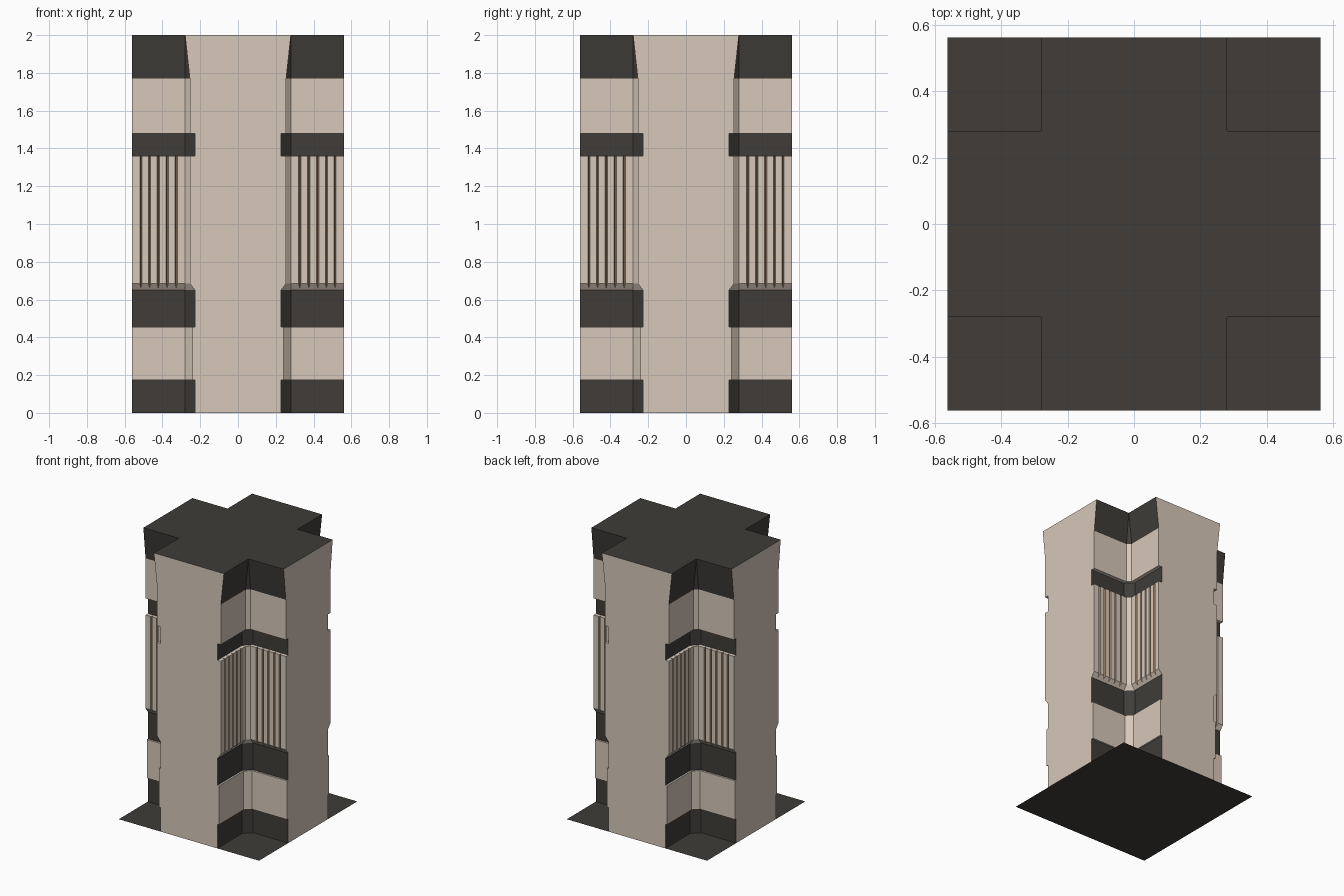
import bpy, bmesh

if "Cube" in bpy.data.objects:
    bpy.data.objects.remove(bpy.data.objects["Cube"])

R = 0.561          # outer reach of the cross arms
C = 0.28           # where the inner-corner chamfer ends
FLUTES = [0.514, 0.468, 0.422, 0.375, 0.327]
HALF = 0.006       # half width of a flute


def material(name, rgb):
    m = bpy.data.materials.new(name)
    m.diffuse_color = (*rgb, 1)
    m.use_nodes = True
    m.node_tree.nodes["Principled BSDF"].inputs["Base Color"].default_value = m.diffuse_color
    return m


LIGHT = material("pale_stone", (0.68, 0.58, 0.49))
DARK = material("dark_stone", (0.05, 0.046, 0.04))
TAN = material("tan_groove", (0.45, 0.31, 0.20))


# Cross-shaped outline: one inner corner, turned four times
def outline(z, w, depth=0, drop=0, fluted=False):
    side = [(R, w, z, 0)]
    if fluted:
        for g in FLUTES:
            side += [(g + HALF, w, z, 1), (g, w - depth, z - drop, 1), (g - HALF, w, z, 0)]
    side.append((C, w, z, 0))
    # mirror across the diagonal; the tag marks edges belonging to a groove
    pts = side[:]
    rev = side[::-1]
    for i, (x, y, zz, t) in enumerate(rev):
        tag = rev[i + 1][3] if i + 1 < len(rev) else 2   # 2 = flat arm end
        pts.append((y, x, zz, tag))
    out = []
    for _ in range(4):
        out += pts
        pts = [(-y, x, zz, t) for x, y, zz, t in pts]
    return out


def loft(name, rings, mat, fluted=False, cap=False):
    bm = bmesh.new()
    rows = [outline(*r, fluted=fluted) for r in rings]
    verts = [[bm.verts.new(p[:3]) for p in row] for row in rows]
    n = len(rows[0])
    for k in range(len(rows) - 1):
        ledge = abs(rings[k][0] - rings[k + 1][0]) < 1e-6
        wall = abs(rings[k][1] - rings[k + 1][1]) < 1e-6
        for i in range(n):
            j = (i + 1) % n
            tag = rows[k][i][3]
            if tag == 2 and ledge:
                continue
            f = bm.faces.new((verts[k][i], verts[k][j], verts[k + 1][j], verts[k + 1][i]))
            f.material_index = 1 if tag == 2 else 2 if (tag == 1 and wall) else 0
    if cap:
        bm.faces.new(verts[-1])
    bmesh.ops.remove_doubles(bm, verts=bm.verts, dist=1e-5)
    me = bpy.data.meshes.new(name)
    bm.to_mesh(me)
    bm.free()
    for m in (mat, LIGHT, TAN):
        me.materials.append(m)
    ob = bpy.data.objects.new(name, me)
    bpy.context.collection.objects.link(ob)
    return ob


B = 0.228   # recessed band half width

# Stacked courses from bottom to top
loft("base_band", [(0, B), (0.175, B)], DARK)
loft("lower_block", [(0.175, B), (0.175, 0.241), (0.455, 0.241), (0.455, B)], LIGHT)
loft("middle_band", [(0.455, B), (0.65, B)], DARK)
loft("fluted_block", [(0.65, B), (0.685, 0.255, 0.018, 0.0233),
                      (1.36, 0.255, 0.018), (1.36, B)], LIGHT, fluted=True)
loft("upper_band", [(1.36, B), (1.48, B)], DARK)
loft("upper_block", [(1.48, B), (1.48, 0.255), (1.77, 0.255)], LIGHT)
loft("flared_capital", [(1.77, 0.255), (2.0, 0.28)], DARK, cap=True)

# Square floor sheet
bpy.ops.mesh.primitive_plane_add(size=2 * R)
plate = bpy.context.object
plate.name = "floor_plate"
plate.data.materials.append(DARK)
